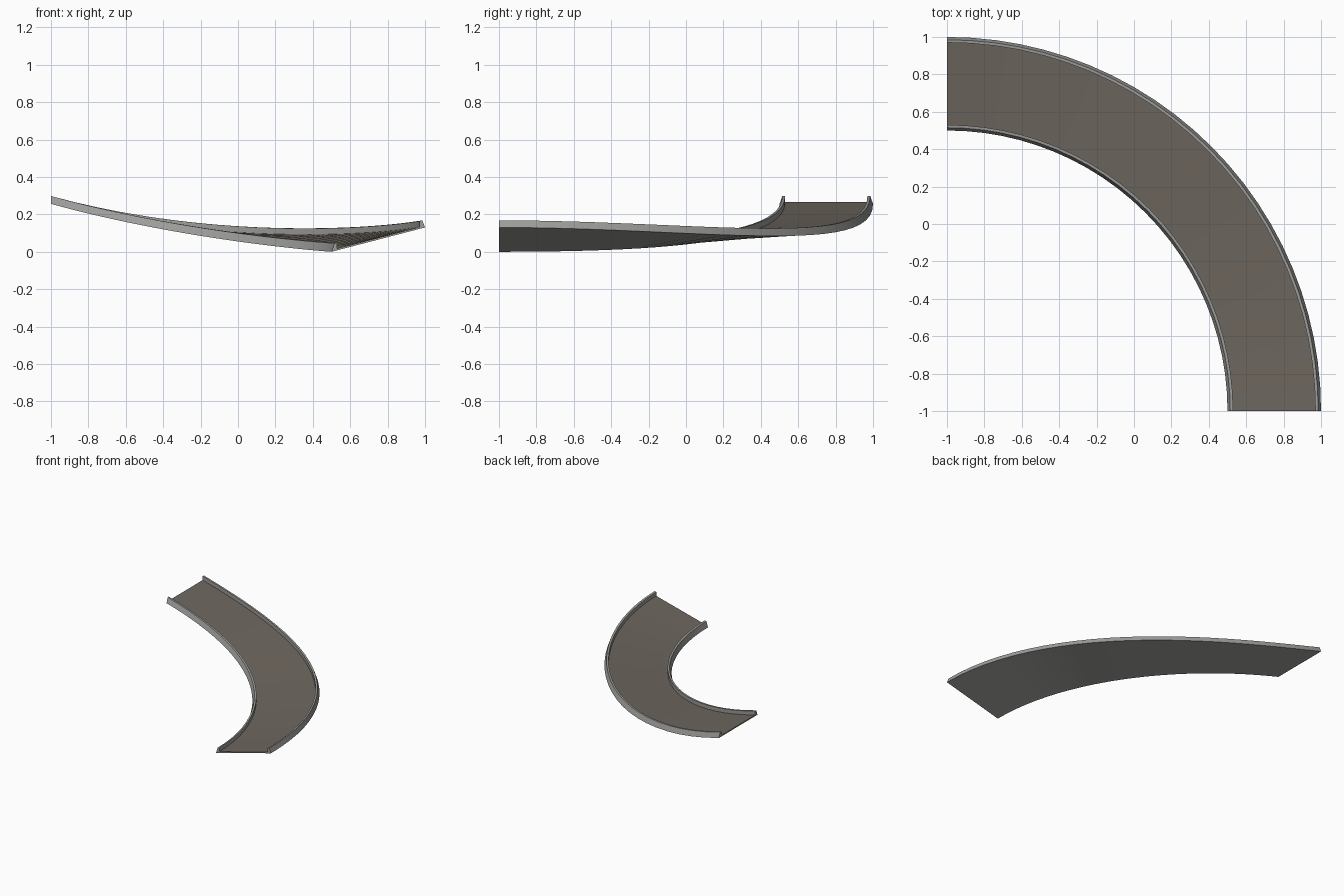
import bpy, math

if "Cube" in bpy.data.objects:
    bpy.data.objects.remove(bpy.data.objects["Cube"])

SEG = 24
CX = CY = -1.0
R_IN, R_OUT = 1.5, 2.0
END_Z, BANK = 0.256, 0.13


def material(name, rgb):
    m = bpy.data.materials.new(name)
    m.diffuse_color = (*rgb, 1)
    m.use_nodes = True
    m.node_tree.nodes["Principled BSDF"].inputs["Base Color"].default_value = m.diffuse_color
    return m


kerb_grey = material("kerb grey", (0.34, 0.34, 0.33))
road_brown = material("road brown grey", (0.155, 0.135, 0.113))


def edge_height(t, z0, radius):
    # eased climb: level at the start, constant slope at the top end
    slope = 0.433 * radius
    return z0 + (END_Z - z0) * (3 * t**2 - 2 * t**3) + slope * (t**3 - t**2)


def point(t, r, h):
    # r: distance across from the turn centre, h: height above the banked base
    w = (r - R_IN) / (R_OUT - R_IN)
    z = (1 - w) * edge_height(t, 0, R_IN) + w * edge_height(t, BANK, R_OUT)
    a = t * math.pi / 2
    return (CX + r * math.cos(a), CY + r * math.sin(a), z + h)


def sweep(name, profile, mats, rule=None):
    n = len(profile)
    verts = [point(i / SEG, r, h) for i in range(SEG + 1) for r, h in profile]
    faces, slots = [], []
    for i in range(SEG):
        for j in range(n):
            k = (j + 1) % n
            faces.append((i * n + j, i * n + k, (i + 1) * n + k, (i + 1) * n + j))
            slots.append(rule(j) if rule else 0)
    faces += [tuple(range(n))[::-1], tuple(range(SEG * n, SEG * n + n))]
    slots += [0, 0]
    me = bpy.data.meshes.new(name)
    me.from_pydata(verts, [], faces)
    for m in mats:
        me.materials.append(m)
    for p, s in zip(me.polygons, slots):
        p.material_index = s
    ob = bpy.data.objects.new(name, me)
    bpy.context.collection.objects.link(ob)
    # outward normals, soft along the bend with crisp profile edges
    bpy.ops.object.select_all(action='DESELECT')
    ob.select_set(True)
    bpy.context.view_layer.objects.active = ob
    bpy.ops.object.mode_set(mode='EDIT')
    bpy.ops.mesh.select_all(action='SELECT')
    bpy.ops.mesh.normals_make_consistent(inside=False)
    bpy.ops.object.mode_set(mode='OBJECT')
    bpy.ops.object.shade_smooth_by_angle(angle=math.radians(25))
    return ob


# road bed: grey underside, brown driving surface (profile side 2)
sweep("road_bed", [(1.53, 0), (1.97, 0), (1.97, 0.01), (1.53, 0.01)],
      [kerb_grey, road_brown], lambda j: 1 if j == 2 else 0)

# kerbs: outer faces lean in towards the road
kerb = [(0, 0), (0.03, 0), (0.03, 0.042), (0.015, 0.042)]
sweep("inner_kerb", [(R_IN + d, h) for d, h in kerb], [kerb_grey])
sweep("outer_kerb", [(R_OUT - d, h) for d, h in kerb], [kerb_grey])
